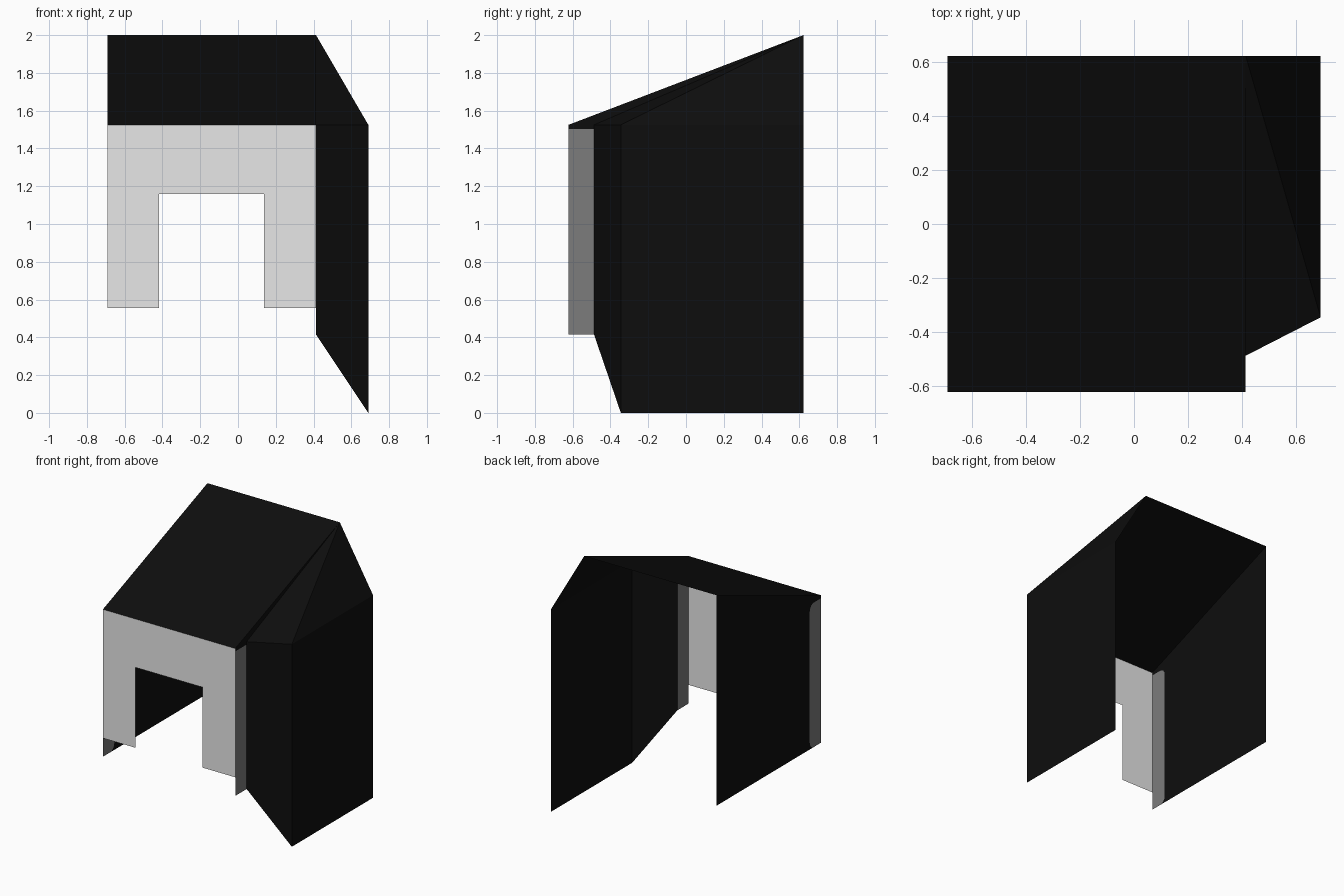
import bpy
import math

if "Cube" in bpy.data.objects:
    bpy.data.objects.remove(bpy.data.objects["Cube"])

# Key dimensions
L, M, R = -0.69, 0.413, 0.69          # left wall, roof corner, right wall
F, S, A, B = -0.622, -0.487, -0.345, 0.622  # front, strip end, angled wall end, back
LOW, SILL, BAND, EAVE, TOP = 0.415, 0.555, 1.503, 1.525, 2.0


def material(name, v):
    m = bpy.data.materials.new(name)
    m.diffuse_color = (v, v, v, 1)
    m.use_nodes = True
    m.node_tree.nodes["Principled BSDF"].inputs["Base Color"].default_value = m.diffuse_color
    return m


black = material("black", 0.0042)
grey = material("mid_grey", 0.2)
light = material("light_grey", 0.8)


def sheet(name, faces, mat):
    """Thin sheet part made from a few flat faces."""
    verts, polys = [], []
    for f in faces:
        polys.append([])
        for p in f:
            if p not in verts:
                verts.append(p)
            polys[-1].append(verts.index(p))
    me = bpy.data.meshes.new(name)
    me.from_pydata(verts, [], polys)
    me.materials.append(mat)
    ob = bpy.data.objects.new(name, me)
    bpy.context.collection.objects.link(ob)
    return ob


def at_x(x, pts):
    return [(x, y, z) for y, z in pts]


# Sloping roof, with the folded hip on the right
peak = (M, B, TOP)
sheet("roof", [[(L, F, EAVE), (M, F, EAVE), peak, (L, B, TOP)]], black)
sheet("roof_hip", [
    [peak, (R, A, EAVE), (R, B, EAVE)],
    [peak, (M, S, EAVE), (R, A, EAVE)],
    [peak, (M, F, EAVE), (M, S, EAVE)],
], black)

# Front panel with doorway
door = [(L, SILL), (-0.417, SILL), (-0.417, 1.16), (0.138, 1.16),
        (0.138, SILL), (M, SILL), (M, EAVE), (L, EAVE)]
sheet("front_panel", [[(x, F, z) for x, z in door]], light)

# Right side: grey return strip, black band above it, angled wall, main wall
sheet("right_strip", [at_x(M, [(F, LOW), (S, LOW), (S, BAND), (F, BAND)])], grey)
sheet("right_strip_band", [at_x(M, [(F, BAND), (S, BAND), (S, EAVE), (F, EAVE)])], black)
sheet("angled_wall", [[(M, S, LOW), (R, A, 0), (R, A, EAVE), (M, S, EAVE)]], black)
sheet("right_wall", [at_x(R, [(A, 0), (B, 0), (B, EAVE), (A, EAVE)])], black)

# Left side: grey strip with rounded inner corners set into the black wall
r = 0.05
edge = []
for cz, a0 in ((LOW + r, -90), (BAND - r, 0)):
    for i in range(5):
        a = math.radians(a0 + i * 22.5)
        edge.append((S - r + r * math.cos(a), cz + r * math.sin(a)))
sheet("left_strip", [at_x(L, [(F, LOW)] + edge + [(F, BAND)])], grey)
sheet("left_wall", [at_x(L, [(B, LOW), (B, TOP), (F, EAVE), (F, BAND)] + edge[::-1])], black)
